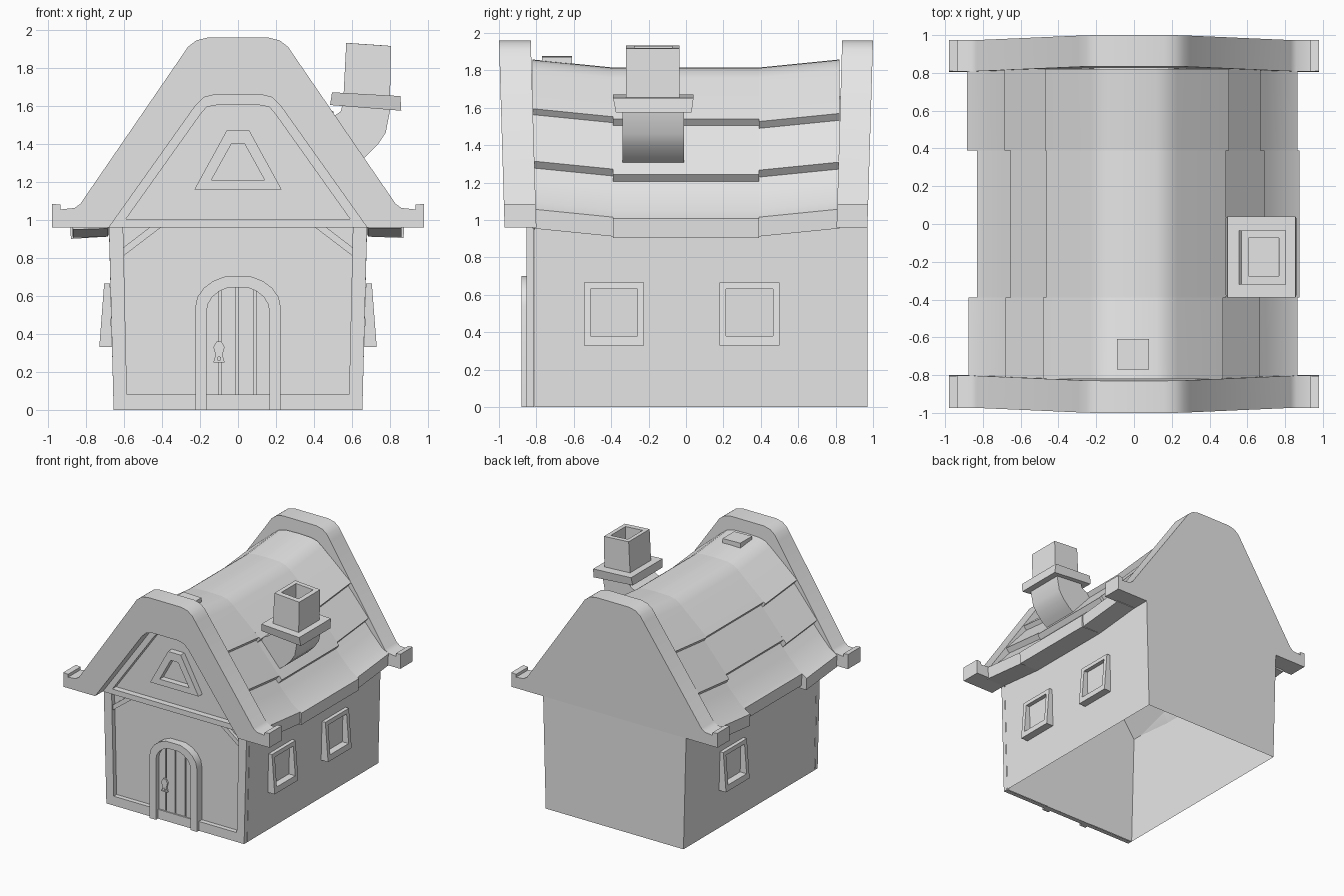
import bpy, bmesh, math

if "Cube" in bpy.data.objects:
    bpy.data.objects.remove(bpy.data.objects["Cube"])

clay = bpy.data.materials.new("plain_grey")
clay.use_nodes = True
GREY = (0.8, 0.8, 0.8, 1)
clay.diffuse_color = GREY
clay.node_tree.nodes["Principled BSDF"].inputs["Base Color"].default_value = GREY


def loft(name, loops, caps=True, smooth=False, open_bottom=False):
    """Skin closed loops of equal length, optionally capping both ends."""
    bm = bmesh.new()
    rows = [[bm.verts.new(p) for p in loop] for loop in loops]
    n = len(rows[0])
    for a, b in zip(rows, rows[1:]):
        for i in range(n):
            j = (i + 1) % n
            bm.faces.new((a[i], a[j], b[j], b[i]))
    if caps:
        bm.faces.new(rows[0][::-1])
        bm.faces.new(rows[-1])
    bmesh.ops.recalc_face_normals(bm, faces=bm.faces)
    if open_bottom:
        low = [f for f in bm.faces if all(v.co.z < 0.01 for v in f.verts)]
        bmesh.ops.delete(bm, geom=low, context="FACES")
    mesh = bpy.data.meshes.new(name)
    bm.to_mesh(mesh)
    bm.free()
    mesh.materials.append(clay)
    ob = bpy.data.objects.new(name, mesh)
    bpy.context.collection.objects.link(ob)
    if smooth:
        bpy.ops.object.select_all(action="DESELECT")
        ob.select_set(True)
        bpy.context.view_layer.objects.active = ob
        bpy.ops.object.shade_smooth_by_angle(angle=math.radians(35))
    return ob


def at_y(pts, y, lean=0):
    return [(x, y + lean * (z - 0.96), z) for x, z in pts]


def prism(name, pts, y0, y1, lean=0, **kw):
    return loft(name, [at_y(pts, y0, lean), at_y(pts, y1, lean)], **kw)


def ring(name, outer, inner, y_back, y_front):
    return loft(name, [at_y(outer, y_back), at_y(outer, y_front),
                       at_y(inner, y_front), at_y(inner, y_back)], caps=False)


def mirror(half):
    """Right half listed bottom to top -> full symmetric outline."""
    return half + [(-x, z) for x, z in reversed(half)]


# House body, hollow and open below
PANEL = -0.81
BACK = PANEL - 0.003
gable_in = [(0.68, 0.96), (0.225, 1.60), (0.18, 1.645), (0.12, 1.66)]
prism("house_body", mirror([(0.655, 0)] + gable_in), PANEL, 0.97, open_bottom=True)

# Gable ends with upturned feet
gable_out = [(0.98, 0.96), (0.98, 1.085), (0.935, 1.08), (0.935, 1.055), (0.86, 1.063),
             (0.83, 1.085), (0.295, 1.865), (0.265, 1.91), (0.22, 1.945), (0.16, 1.96)]
prism("front_bargeboard", mirror(gable_out) + mirror(gable_in)[::-1],
      -0.97, -0.80, lean=-0.03, smooth=True)
prism("rear_gable", mirror(gable_out), 0.805, 0.97, lean=0.03, smooth=True)

# Timber framing on the front
ring("front_wall_frame", mirror([(0.655, 0), (0.68, 0.98)]),
     mirror([(0.585, 0.08), (0.605, 0.96)]), BACK, -0.853)
trim_in = [(0.59, 1.005), (0.195, 1.56), (0.165, 1.595), (0.11, 1.605)]
ring("gable_trim", mirror(gable_in), mirror(trim_in), BACK, -0.865)
for s, side in ((1, "left"), (-1, "right")):
    brace = [(0.61, 0.805), (0.61, 0.85), (0.46, 0.965), (0.40, 0.965)]
    prism(side + "_brace", [(s * x, z) for x, z in brace], BACK, -0.84)

# Attic window
ring("attic_window_frame", mirror([(0.23, 1.16), (0.06, 1.47)]),
     mirror([(0.14, 1.21), (0.035, 1.40)]), BACK, -0.865)


# Arched door
def arch(w, spring, top):
    arc = [(w * math.cos(a), spring + (top - spring) * math.sin(a))
           for a in (math.radians(d) for d in range(0, 90, 18))]
    return mirror([(w, 0)] + arc)


prism("door_frame", arch(0.225, 0.54, 0.71) + arch(0.165, 0.52, 0.65)[::-1],
      BACK, -0.88, smooth=True)


def door_top(x):
    return 0.53 + 0.135 * math.sqrt(max(0, 1 - (x / 0.18) ** 2))


for i, (a, b) in enumerate(((-0.17, -0.1), (-0.09, -0.01), (0, 0.085), (0.095, 0.17))):
    tops = [(b + (a - b) * t / 4, door_top(b + (a - b) * t / 4)) for t in range(5)]
    prism("door_plank_%d" % (i + 1), [(a, 0), (b, 0)] + tops, BACK, -0.84 - 0.004 * (i % 2))

plate = mirror([(0.03, 0.25), (0.018, 0.29), (0.03, 0.33), (0.012, 0.36)])
prism("handle_plate", [(x - 0.1, z) for x, z in plate], -0.83, -0.858)
knob = [(0.012 * math.cos(k * math.pi / 4) - 0.1, 0.27 + 0.012 * math.sin(k * math.pi / 4))
        for k in range(8)]
prism("handle_knob", knob, -0.85, -0.868)


# Wedge shaped side windows: two on the chimney side, one opposite
def side_window(name, s, yc):
    def rect(w, z0, z1, x_base, x_lean):
        pts = [(yc - w, z0), (yc + w, z0), (yc + w, z1), (yc - w, z1)]
        return [(s * (x_base + x_lean * z), y, z) for y, z in pts]
    wall, face = (0.656, 0.026), (0.756, -0.077)
    loft(name, [rect(0.16, 0.33, 0.665, *wall), rect(0.16, 0.33, 0.665, *face),
                rect(0.125, 0.38, 0.63, *face), rect(0.125, 0.38, 0.63, *wall)], caps=False)


side_window("left_front_window", 1, -0.385)
side_window("left_rear_window", 1, 0.34)
side_window("right_rear_window", -1, 0.34)

# Sagging roof: three overlapping courses per side, each in three lengths.
# Each course has its profile, the indices of its lip points and the lip's slope.
courses = {
    "upper": ([(0, 1.77), (0, 1.858), (0.12, 1.855), (0.18, 1.84), (0.23, 1.802),
               (0.472, 1.595), (0.443, 1.557), (0.2, 1.74)], (5, 6), -0.85),
    "middle": ([(0.38, 1.64), (0.665, 1.315), (0.634, 1.278), (0.38, 1.5)], (1, 2), -1.14),
    "lower": ([(0.58, 1.34), (0.70, 1.20), (0.80, 1.098), (0.865, 1.058), (0.86, 0.955),
               (0.686, 0.955), (0.58, 1.2)], (3, 4), -0.6),
}
lip_slide = {
    ("left", "upper"): (0, 0.015, 0.03), ("left", "middle"): (0, 0.025, 0.005),
    ("left", "lower"): (0, 0.012, 0), ("right", "upper"): (0.01, -0.005, 0),
    ("right", "middle"): (0.015, -0.01, 0.02), ("right", "lower"): (0.01, -0.035, 0.02),
}
lengths = {"front": (-0.82, -0.39), "centre": (-0.39, 0.39), "rear": (0.39, 0.82)}


def sag(y):
    return -0.043 * min(1, (0.82 - abs(y)) / 0.42)


for s, side in ((1, "left"), (-1, "right")):
    for course, (profile, lip, slope) in courses.items():
        for (part, ys), d in zip(lengths.items(), lip_slide[side, course]):
            pts = [(s * (x + d), z + d * slope) if i in lip else (s * x, z)
                   for i, (x, z) in enumerate(profile)]
            loft("roof_%s_%s_%s" % (side, course, part),
                 [[(x, y, z + sag(y)) for x, z in pts] for y in ys], smooth=True)

# Small ridge block
prism("ridge_block", [(-0.09, 1.8), (0.08, 1.8), (0.08, 1.872), (-0.09, 1.877)], -0.77, -0.61)


# Crooked chimney
def slab(inner, outer, y0, y1):
    (xa, za), (xb, zb) = inner, outer
    return [(xa, y0, za), (xb, y0, zb), (xb, y1, zb), (xa, y1, za)]


elbow = [((0.4, 1.46), (0.58, 1.27)), ((0.46, 1.53), (0.675, 1.335)), ((0.51, 1.55), (0.735, 1.395)),
         ((0.54, 1.57), (0.778, 1.46)), ((0.555, 1.62), (0.805, 1.6))]
loft("chimney_elbow", [slab(a, b, -0.34, -0.01) for a, b in elbow], smooth=True)
loft("chimney_collar", [slab((0.485, 1.605), (0.86, 1.575), -0.375, 0.03),
                        slab((0.495, 1.672), (0.855, 1.652), -0.39, 0.04)])
loft("chimney_stack", [slab((0.555, 1.64), (0.8, 1.62), -0.32, -0.035),
                       slab((0.57, 1.932), (0.806, 1.916), -0.32, -0.035),
                       slab((0.605, 1.93), (0.768, 1.919), -0.275, -0.075),
                       slab((0.6, 1.69), (0.765, 1.68), -0.275, -0.075)])
